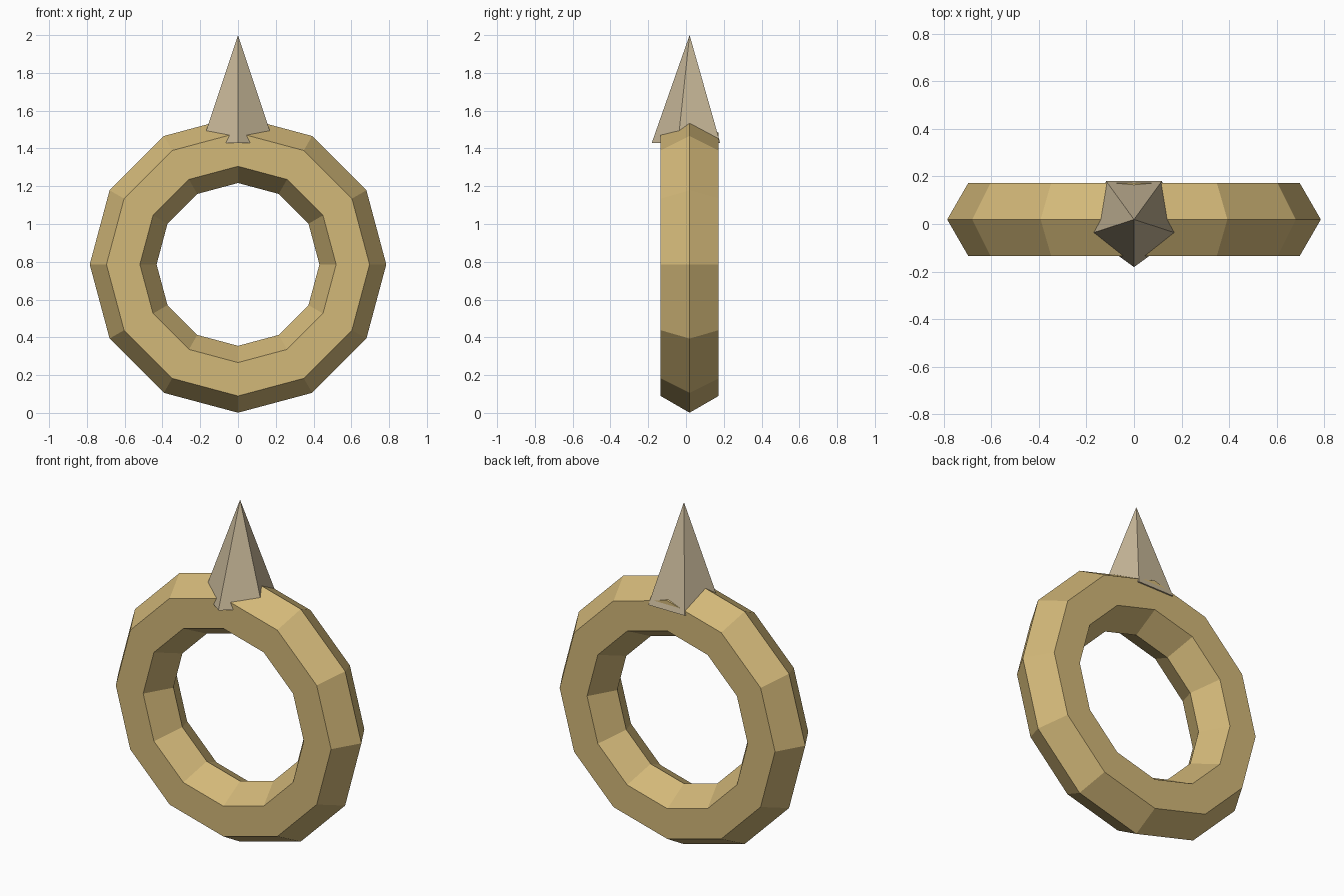
import bpy
import math

cube = bpy.data.objects.get("Cube")
if cube:
    bpy.data.objects.remove(cube, do_unlink=True)

CENTRE_Y = 0.019


def make_material(name, colour):
    mat = bpy.data.materials.new(name)
    mat.use_nodes = True
    mat.diffuse_color = colour
    mat.node_tree.nodes["Principled BSDF"].inputs["Base Color"].default_value = colour
    return mat


def finish(name, mat):
    obj = bpy.context.object
    obj.name = name
    obj.data.name = name
    obj.data.materials.append(mat)
    bpy.ops.object.shade_flat()
    return obj


gold = make_material("pale gold", (0.65, 0.48, 0.19, 1))
bone = make_material("bone", (0.58, 0.48, 0.32, 1))

# Faceted band: twelve segments with a hexagonal section, standing upright
bpy.ops.mesh.primitive_torus_add(
    major_segments=12, minor_segments=6,
    major_radius=0.608, minor_radius=0.177,
    location=(0, CENTRE_Y, 0.786), rotation=(math.pi / 2, 0, 0))
finish("band", gold)

# Five-sided spike with one edge towards the front
base_z, tip_z = 1.43, 2.0
bpy.ops.mesh.primitive_cone_add(
    vertices=5, radius1=0.2, radius2=0, depth=tip_z - base_z,
    location=(0, CENTRE_Y, (base_z + tip_z) / 2), rotation=(0, 0, math.pi))
finish("spike", bone)
